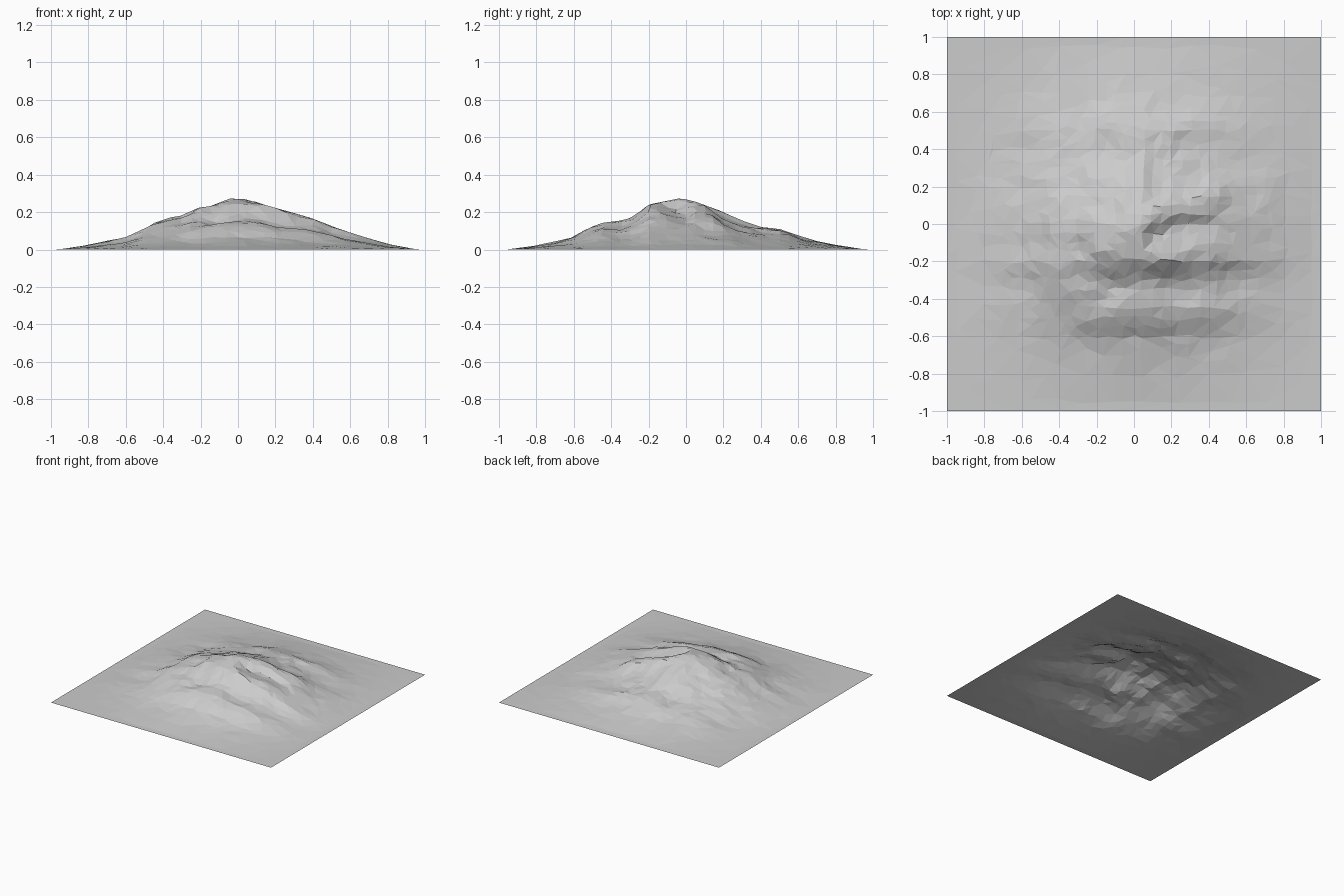
import bpy, bmesh, math, random
from mathutils import Vector, noise

random.seed(4)
default = bpy.data.objects.get("Cube")
if default:
    bpy.data.objects.remove(default, do_unlink=True)

# Skyline heights along the two axes: (position, height)
ACROSS = [(-0.96, 0), (-0.8, .025), (-0.6, .068), (-0.5, .12), (-0.4, .165), (-0.3, .185),
          (-0.23, .22), (-0.13, .235), (-0.06, .272), (0.05, .275), (0.12, .245), (0.3, .195),
          (0.4, .165), (0.5, .125), (0.6, .09), (0.7, .06), (0.8, .03), (0.96, 0)]
ALONG = [(-0.96, 0), (-0.8, .022), (-0.7, .042), (-0.6, .07), (-0.52, .115), (-0.44, .145),
         (-0.32, .157), (-0.28, .18), (-0.2, .24), (-0.03, .275), (0.05, .256), (0.15, .22),
         (0.3, .155), (0.4, .12), (0.5, .11), (0.6, .075), (0.7, .045), (0.8, .025), (0.96, 0)]
PEAK = 0.275

# Ridges and gullies: start, end, width, height
RIDGES = [
    ((0.06, 0.05), (0.38, 0.11), 0.06, 0.035),
    ((0.08, -0.04), (0.35, 0.0), 0.05, -0.03),
    ((0.08, -0.19), (0.2, -0.2), 0.05, 0.04),
    ((0.3, -0.15), (0.75, -0.17), 0.06, 0.025),
    ((0.45, 0.17), (0.8, 0.26), 0.06, 0.02),
    ((0.1, 0.54), (0.42, 0.53), 0.06, 0.02),
    ((-0.17, -0.02), (-0.18, -0.13), 0.05, 0.025),
    ((-0.45, -0.33), (-0.25, -0.36), 0.07, 0.03),
    ((-0.7, -0.25), (-0.5, -0.2), 0.06, 0.015),
    ((-0.2, -0.5), (0.5, -0.48), 0.07, 0.02),
]


def skyline(points, t):
    for (a, ha), (b, hb) in zip(points, points[1:]):
        if a <= t <= b:
            return ha + (hb - ha) * (t - a) / (b - a)
    return 0.0


def ridge_height(p):
    total = 0.0
    for start, end, width, height in RIDGES:
        a, d = Vector(start), Vector(end) - Vector(start)
        t = max(0, min(1, (p - a).dot(d) / d.length_squared))
        total += height * math.exp(-((p - a - d * t).length / width) ** 2)
    return total


def height(x, y):
    front, side = skyline(ACROSS, x), skyline(ALONG, y)
    base = front * side / PEAK
    rough = noise.noise(Vector((x * 6, y * 6, 2))) * 0.02
    rough += noise.noise(Vector((x * 13, y * 13, 5))) * 0.012
    fade = min(1, max(0, 0.95 - math.hypot(x, y)) / 0.5)
    z = base + fade * (rough + ridge_height(Vector((x, y))))
    return max(0, min(z, front, side))


# Stone-grey material
stone = bpy.data.materials.new("stone grey")
stone.use_nodes = True
grey = (0.6, 0.6, 0.6, 1)
stone.diffuse_color = grey
stone.node_tree.nodes["Principled BSDF"].inputs["Base Color"].default_value = grey

# Terrain sheet: an irregular grid raised into a mountain
bm = bmesh.new()
bmesh.ops.create_grid(bm, x_segments=40, y_segments=40, size=1)
for v in bm.verts:
    if max(abs(v.co.x), abs(v.co.y)) < 0.97:
        v.co.x += random.uniform(-0.012, 0.012)
        v.co.y += random.uniform(-0.012, 0.012)
    v.co.z = height(v.co.x, v.co.y)
bmesh.ops.triangulate(bm, faces=bm.faces[:])
mesh = bpy.data.meshes.new("mountain_terrain")
bm.to_mesh(mesh)
bm.free()
mesh.materials.append(stone)
terrain = bpy.data.objects.new("mountain_terrain", mesh)
bpy.context.collection.objects.link(terrain)

# Coarse, uneven facets
facets = terrain.modifiers.new("coarse facets", 'DECIMATE')
facets.ratio = 0.38
